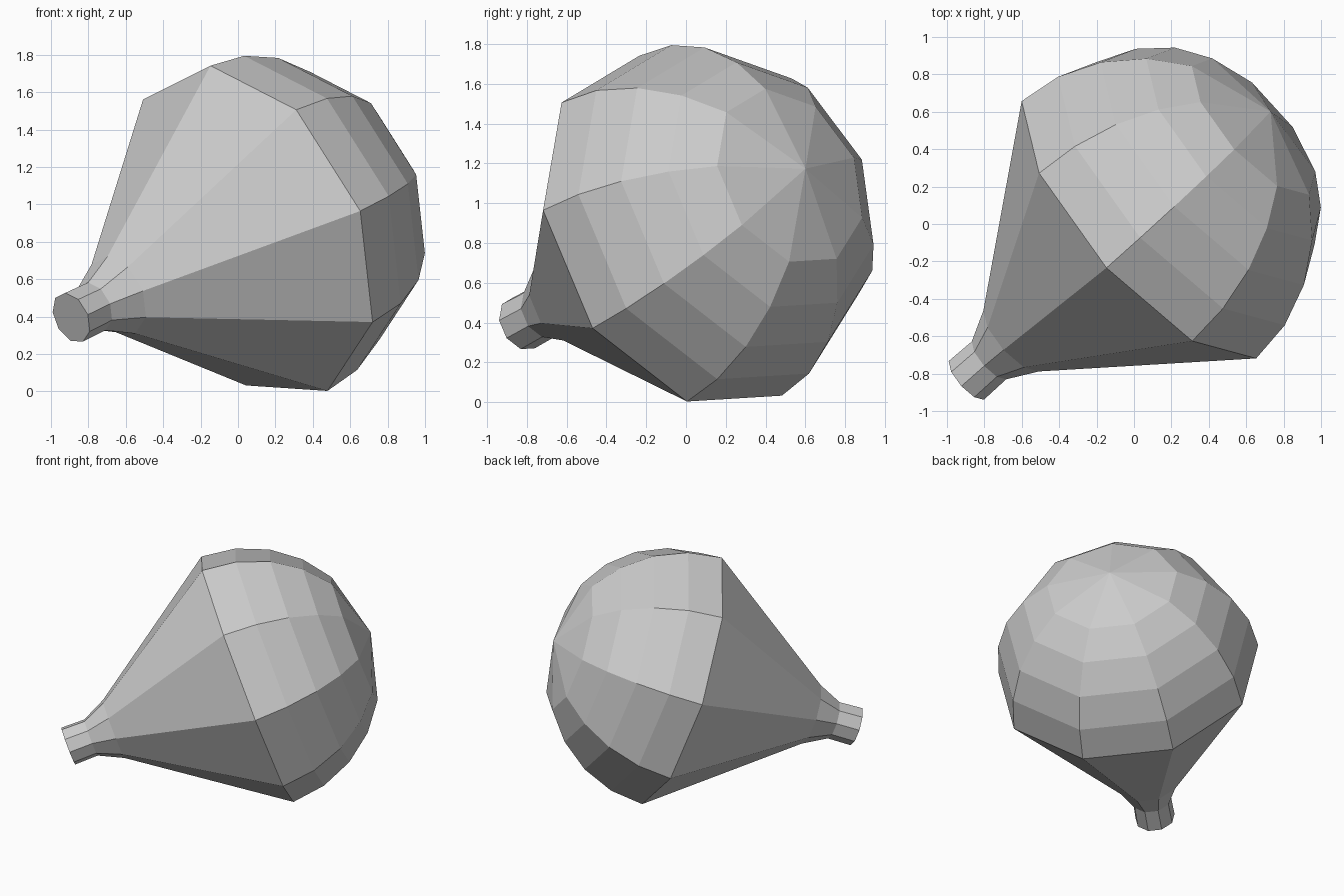
import bpy, bmesh
from math import sin, cos, pi, radians
from mathutils import Vector

if "Cube" in bpy.data.objects:
    bpy.data.objects.remove(bpy.data.objects["Cube"])

SIDES = 9
R = 0.946
CENTRE = Vector((0.063, 0.012, 0.853))          # middle of the widest ring
AXIS = Vector((0.705, 0.622, 0.339)).normalized()  # from socket towards bulb tip
U = Vector((0.6155, -0.7805, 0.114))
U = (U - AXIS * U.dot(AXIS)).normalized()       # direction of the first corner
V = AXIS.cross(U)


def revolve(name, profile, cap_start=False):
    """Turn (distance along axis, radius) points into a faceted solid of revolution."""
    bm = bmesh.new()
    rings = []
    for d, r in profile:
        if r == 0:
            rings.append([bm.verts.new(CENTRE + AXIS * d)] * SIDES)
        else:
            rings.append([bm.verts.new(CENTRE + AXIS * d
                          + U * r * cos(2 * pi * i / SIDES)
                          + V * r * sin(2 * pi * i / SIDES)) for i in range(SIDES)])
    for a, b in zip(rings, rings[1:]):
        for i in range(SIDES):
            j = (i + 1) % SIDES
            quad = [a[i], a[j], b[j], b[i]]
            bm.faces.new(list(dict.fromkeys(quad)))
    if cap_start:
        bm.faces.new(rings[0][::-1])
    mesh = bpy.data.meshes.new(name)
    bm.to_mesh(mesh)
    bm.free()
    obj = bpy.data.objects.new(name, mesh)
    bpy.context.collection.objects.link(obj)
    return obj


# Screw base: short closed cylinder
revolve("bulb_base", [(-1.353, 0.142), (-1.181, 0.139)], cap_start=True)

# Glass: flared neck, long cone, then a dome
dome = [(R * sin(radians(a)), R * cos(radians(a))) for a in (0, 15, 30, 45, 60)]
revolve("bulb_glass", [(-1.181, 0.139), (-1.008, 0.224)] + dome + [(R, 0)])
